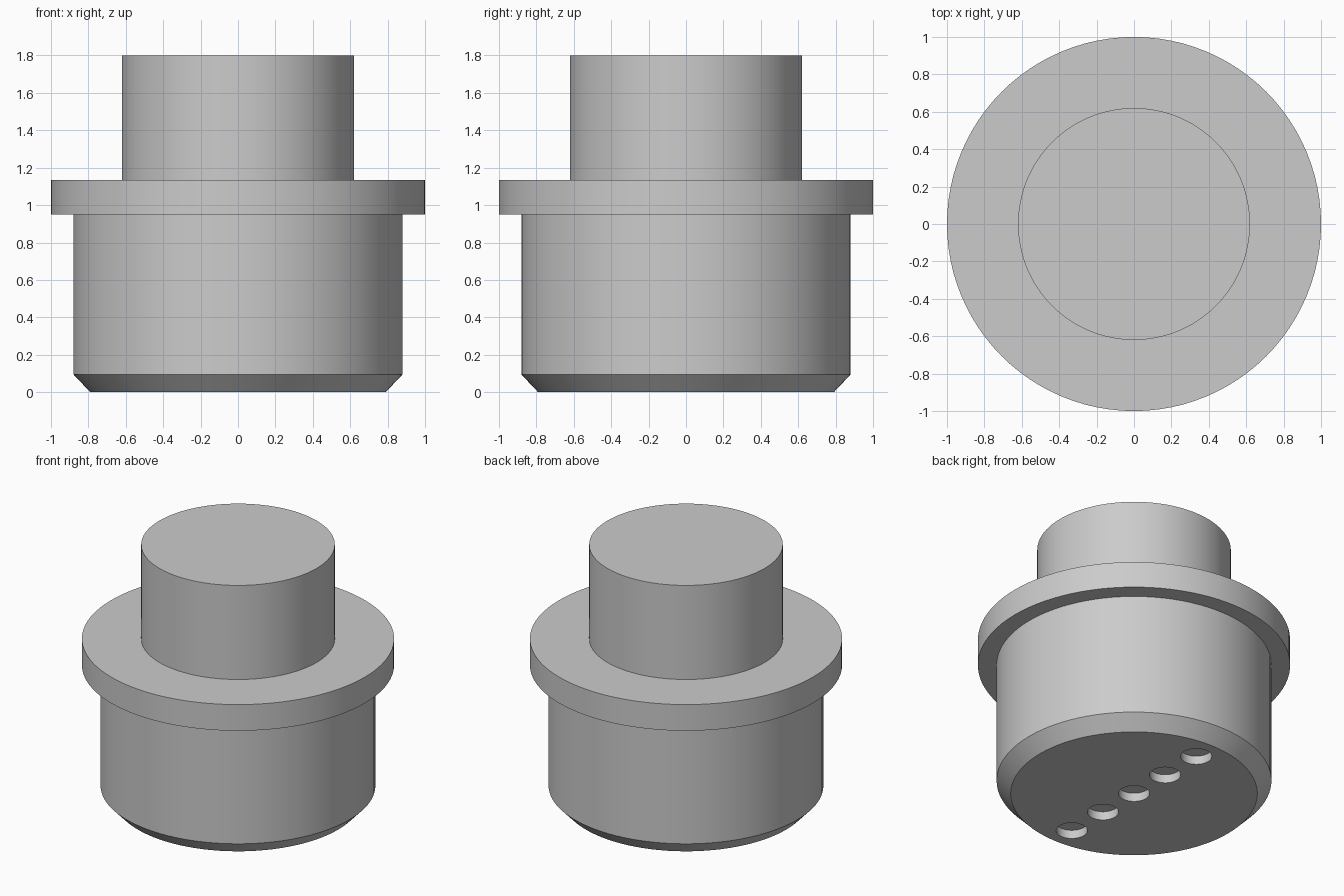
import bpy, bmesh, math
from mathutils import Matrix

cube = bpy.data.objects.get("Cube")
if cube:
    bpy.data.objects.remove(cube, do_unlink=True)

SEGMENTS = 96
HOLE_RADIUS, HOLE_DEPTH, HOLE_SPACING = 0.1, 0.06, 0.31

grey = bpy.data.materials.new("plain grey")
grey.use_nodes = True
colour = (0.6, 0.6, 0.6, 1)
grey.diffuse_color = colour
grey.node_tree.nodes["Principled BSDF"].inputs["Base Color"].default_value = colour


def make_object(name, bm):
    bmesh.ops.recalc_face_normals(bm, faces=bm.faces)
    mesh = bpy.data.meshes.new(name)
    bm.to_mesh(mesh)
    bm.free()
    mesh.materials.append(grey)
    obj = bpy.data.objects.new(name, mesh)
    bpy.context.collection.objects.link(obj)
    return obj


# Stepped plug body: chamfered barrel, flange and stem turned from one profile
profile = [(0.79, 0), (0.88, 0.095), (0.88, 0.95), (1, 0.95),
           (1, 1.135), (0.62, 1.135), (0.62, 1.8)]
bm = bmesh.new()
rings = []
for radius, z in profile:
    angles = [math.tau * i / SEGMENTS for i in range(SEGMENTS)]
    rings.append([bm.verts.new((radius * math.cos(a), radius * math.sin(a), z))
                  for a in angles])
for low, high in zip(rings, rings[1:]):
    for i in range(SEGMENTS):
        j = (i + 1) % SEGMENTS
        bm.faces.new((low[i], low[j], high[j], high[i]))
bm.faces.new(rings[0])
bm.faces.new(rings[-1])
body = make_object("plug_body", bm)

# Row of shallow round holes in the underside
bm = bmesh.new()
for i in range(-2, 3):
    bmesh.ops.create_cone(bm, cap_ends=True, segments=48, radius1=HOLE_RADIUS,
                          radius2=HOLE_RADIUS, depth=2 * HOLE_DEPTH,
                          matrix=Matrix.Translation((0, i * HOLE_SPACING, 0)))
cutter = make_object("hole_cutter", bm)
cutter.hide_render = True

cut = body.modifiers.new("underside holes", "BOOLEAN")
cut.operation = "DIFFERENCE"
cut.solver = "EXACT"
cut.object = cutter

# Apply the cut, drop the cutter and smooth the round walls
bpy.ops.object.select_all(action="DESELECT")
body.select_set(True)
bpy.context.view_layer.objects.active = body
bpy.ops.object.modifier_apply(modifier=cut.name)
bpy.data.objects.remove(cutter, do_unlink=True)
bpy.ops.object.shade_smooth_by_angle(angle=math.radians(30))
